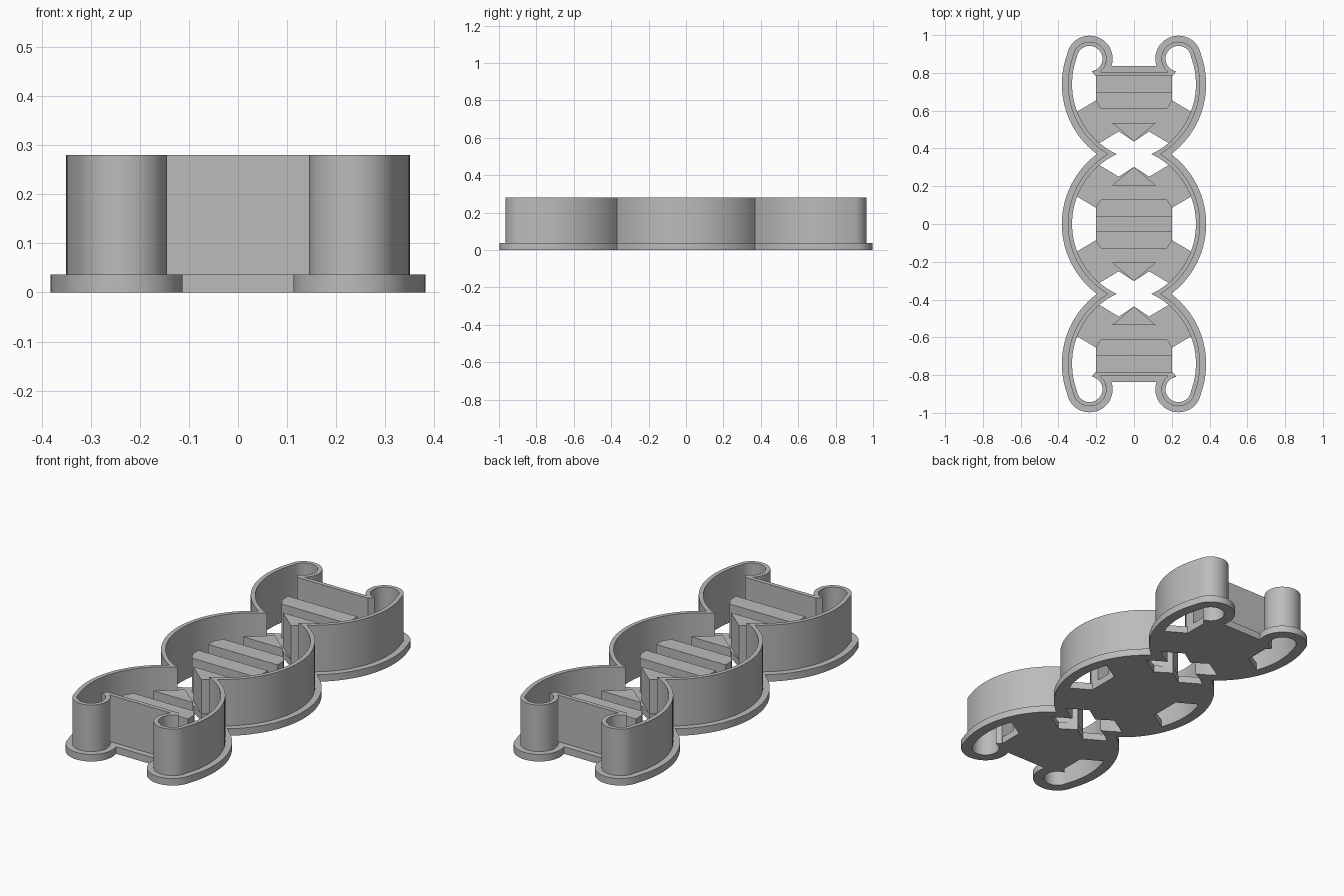
import bpy, bmesh
from math import sin, cos, asin, radians, degrees

if "Cube" in bpy.data.objects:
    bpy.data.objects.remove(bpy.data.objects["Cube"], do_unlink=True)

WALL_H, BASE_H, RUNG_H = 0.28, 0.037, 0.215
WALL_T, LIP = 0.022, 0.032
LOBE_Y = 0.74          # spacing of the three lobes

grey = bpy.data.materials.new("plain grey")
grey.use_nodes = True
grey.diffuse_color = (0.5, 0.5, 0.5, 1)
grey.node_tree.nodes["Principled BSDF"].inputs["Base Color"].default_value = (0.5, 0.5, 0.5, 1)


def finish(name, bm):
    bmesh.ops.recalc_face_normals(bm, faces=bm.faces)
    mesh = bpy.data.meshes.new(name)
    bm.to_mesh(mesh)
    bm.free()
    mesh.materials.append(grey)
    obj = bpy.data.objects.new(name, mesh)
    bpy.context.collection.objects.link(obj)
    return obj


def arc(cx, cy, r, a0, a1, n):
    """Points along an arc, angles in degrees."""
    steps = [radians(a0 + (a1 - a0) * i / n) for i in range(n + 1)]
    return [(cx + r * cos(a), cy + r * sin(a)) for a in steps]


def outline(d):
    """Closed double-strand outline, grown outwards by d."""
    curl, lobe = 0.09 + d, 0.43 + d
    start = 180 + degrees(asin(min(0.985, (0.07 - d) / curl)))
    cusp = degrees(asin(LOBE_Y / 2 / lobe))
    curl_pts = arc(0.235, 0.875, curl, start, 23.2, 24)
    quarter = [(curl_pts[0][0] - 0.02, 0.805 + d)] + curl_pts
    quarter += arc(-0.08, LOBE_Y, lobe, 23.2, -cusp, 20)[1:]
    quarter += arc(-0.08, 0, lobe, cusp, 0, 14)[1:]
    right = quarter + [(x, -y) for x, y in quarter[-2::-1]]
    return right + [(-x, y) for x, y in reversed(right)]


def mirrored(half):
    """Close a right-hand profile with its left-hand mirror image."""
    return half + [(-x, y) for x, y in reversed(half) if x > 0]


def prism(name, pts, height):
    bm = bmesh.new()
    base = bm.faces.new([bm.verts.new((x, y, 0)) for x, y in pts])
    out = bmesh.ops.extrude_face_region(bm, geom=[base], use_keep_orig=True)
    top = [v for v in out["geom"] if isinstance(v, bmesh.types.BMVert)]
    bmesh.ops.translate(bm, verts=top, vec=(0, 0, height))
    return finish(name, bm)


# Thin outer wall with a wider lip at the foot: an L section swept round
section = [(-WALL_T, 0), (LIP, 0), (LIP, BASE_H), (0, BASE_H), (0, WALL_H), (-WALL_T, WALL_H)]
bm = bmesh.new()
rings = [[bm.verts.new((x, y, z)) for x, y in outline(d)] for d, z in section]
for k, ring in enumerate(rings):
    nxt = rings[(k + 1) % len(rings)]
    for i in range(len(ring)):
        j = (i + 1) % len(ring)
        bm.faces.new((ring[i], ring[j], nxt[j], nxt[i]))
wall = finish("strand_wall", bm)
bpy.context.view_layer.objects.active = wall
wall.select_set(True)
bpy.ops.object.shade_smooth_by_angle(angle=radians(30))
wall.select_set(False)

# Half profiles of one lobe, measured from its middle towards the pinch
arm = [(0.2, 0.085), (0.313, 0.152), (0.262, 0.245), (0.19, 0.316), (0.08, 0.25), (0, 0.303)]
rung = [(0.175, 0.13), (0.2, 0.09), (0.2, 0.04)]
tip = [(0, 0.303), (0.115, 0.205)]


def place(pts, centre, way):
    return [(x, centre + way * y) for x, y in pts]


# Floor plates with slanting arms to the strands
low = [(x, -y) for x, y in reversed(arm)]
prism("middle_floor", mirrored(low + arm), BASE_H)
for label, side in (("back", 1), ("front", -1)):
    plate = mirrored([(0.2, -0.05)] + arm)
    prism(label + "_floor", place(plate, side * LOBE_Y, -side), BASE_H)

# Raised rungs and pointed tips
for label, centre, way in (("back", LOBE_Y, -1), ("middle_back", 0, 1),
                           ("middle_front", 0, -1), ("front", -LOBE_Y, 1)):
    prism(label + "_rung", place(mirrored(rung), centre, way), RUNG_H)
    prism(label + "_tip", place(mirrored(tip), centre, way), RUNG_H)
